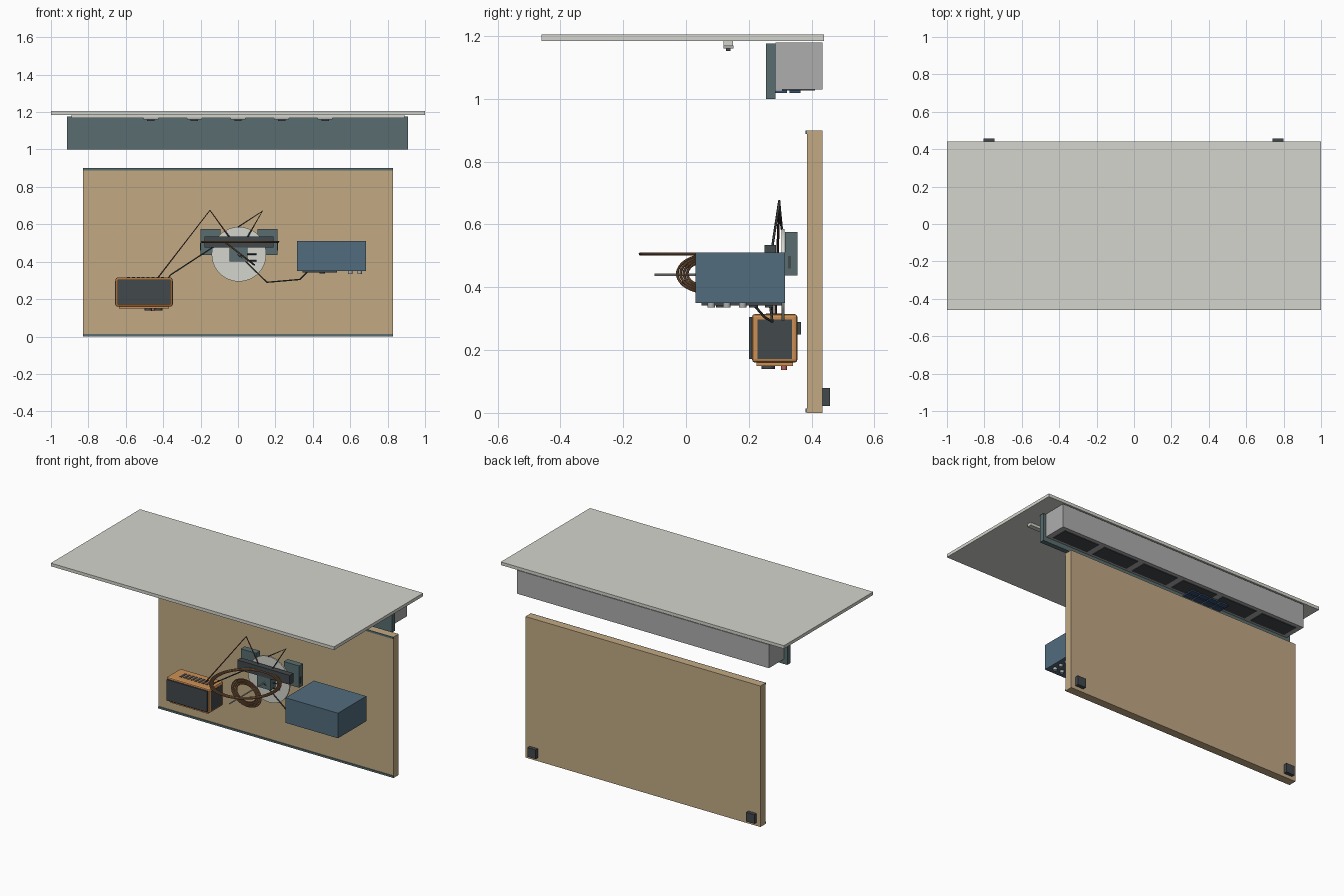
import bpy, math
from mathutils import Vector

if "Cube" in bpy.data.objects:
    bpy.data.objects.remove(bpy.data.objects["Cube"])

COL = dict(white=(.66, .66, .61), tan=(.54, .40, .23), slate=(.10, .155, .16),
           blue=(.085, .15, .205), orange=(.61, .28, .09), bronze=(.2, .1, .045),
           dark=(.055, .065, .07), red=(.5, .13, .1), brown=(.12, .05, .04),
           navy=(.04, .08, .16), grey=(.42, .42, .42))
MATS = {}
for k, c in COL.items():
    MATS[k] = bpy.data.materials.new(k)
    MATS[k].diffuse_color = (*c, 1)


def finish(o, name, col, smooth=False):
    o.name = name
    o.data.materials.append(MATS[col])
    if smooth:
        bpy.ops.object.shade_smooth_by_angle()
    return o


def box(name, x, y, z, col, bevel=0):
    """Box from (min, max) ranges."""
    bpy.ops.mesh.primitive_cube_add(size=1)
    o = bpy.context.object
    for v in o.data.vertices:
        v.co = Vector([sum(r) / 2 + c * (r[1] - r[0]) for r, c in zip((x, y, z), v.co)])
    if bevel:
        m = o.modifiers.new("bevel", 'BEVEL')
        m.width, m.segments = bevel, 2
    return finish(o, name, col)


def rod(name, a, b, r, col, n=24):
    """Cylinder between two points."""
    a, b = Vector(a), Vector(b)
    bpy.ops.mesh.primitive_cylinder_add(vertices=n, radius=r, depth=(b - a).length, location=(a + b) / 2)
    o = bpy.context.object
    o.rotation_euler = (b - a).to_track_quat('Z', 'Y').to_euler()
    return finish(o, name, col, True)


def ring(name, c, R, r, tilt, col):
    bpy.ops.mesh.primitive_torus_add(major_radius=R, minor_radius=r, major_segments=48,
                                     minor_segments=8, location=c, rotation=(0, tilt, 0))
    return finish(bpy.context.object, name, col, True)


def cable(name, pts, col, r=.004):
    cu = bpy.data.curves.new(name, 'CURVE')
    cu.dimensions, cu.bevel_depth, cu.bevel_resolution = '3D', r, 1
    cu.use_fill_caps = True
    s = cu.splines.new('POLY')
    s.points.add(len(pts) - 1)
    for p, c in zip(s.points, pts):
        p.co = (*c, 1)
    o = bpy.data.objects.new(name, cu)
    bpy.context.collection.objects.link(o)
    return finish(o, name, col)


# Table top and the cabinet hanging below it
box("table_top", (-1, 1), (-.46, .44), (1.185, 1.205), "white")
box("cabinet_body", (-.89, .89), (.285, .435), (1.03, 1.18), "grey")
box("cabinet_front", (-.915, .91), (.255, .285), (1.0, 1.177), "slate")

# Lamp rail with five spots
box("lamp_rail", (-.89, .89), (.12, .15), (1.168, 1.185), "white")
for i in range(5):
    x = (i - 2) * .233
    box("lamp_body", (x - .04, x + .04), (.119, .151), (1.16, 1.17), "grey")
    box("lamp_lens", (x - .02, x + .02), (.128, .142), (1.153, 1.16), "dark")

# Underside panels and the blue switch pads
for i in range(6):
    x = -.73 + i * .292
    box("underside_panel", (x - .125, x + .125), (.305, .41), (1.026, 1.03), "dark")
for i in range(4):
    x = -.365 + i * .07
    for y in (.303, .347):
        box("switch_pad", (x - .03, x + .03), (y - .018, y + .018), (1.018, 1.027), "navy")

# Back board with edge strips and rear feet
box("back_board", (-.83, .83), (.385, .435), (0, .9), "tan")
for z in (0, .886):
    box("edge_strip", (-.83, .83), (.38, .386), (z + .002, z + .014), "slate")
for x in (-.775, .77):
    box("rear_foot", (x - .029, x + .029), (.434, .458), (.022, .08), "dark")

# Central disc with mounts, bar and hub
rod("disc", (.005, .304, .44), (.005, .313, .44), .146, "white", 48)
for s in (-1, 1):
    xc = .005 + s * .152
    box("mount_block", (xc - .054, xc + .054), (.315, .355), (.437, .576), "slate")
    e = xc + s * .054
    box("mount_socket", (e - .002, e + .002), (.325, .335), (.46, .5), "dark")
box("cross_bar", (-.18, .19), (.25, .287), (.475, .535), "dark")
box("hub_block", (-.045, .052), (.255, .305), (.40, .476), "slate")
rod("spindle", (.01, -.1, .44), (.01, .26, .44), .004, "grey", 12)
for z in (.405, .44):
    rod("side_pin", (.05, .28, z), (.1, .28, z), .003, "dark", 8)

# Wire coils: a flat large one and a tilted small one
for R in (.19, .198, .206):
    ring("large_coil", (.01, .06, .506), R, .0048, 0, "bronze")
for i in range(4):
    ring("small_coil", (.01, .07, .443), .066 + i * .0105, .0045, math.radians(38), "bronze")

# Blue control box with underside controls
box("control_box", (.315, .685), (.03, .316), (.35, .51), "blue")
box("control_panel", (.345, .53), (.05, .305), (.342, .351), "dark")
for y in (.08, .13, .18):
    for x in (.60, .65):
        rod("control_knob", (x, y, .351), (x, y, .335), .012, "grey", 16)
for y in (.11, .215, .265):
    rod("control_jack", (.45, y, .345), (.45, y, .336), .014, "dark", 16)

# Orange amplifier cabinet
box("amp_body", (-.655, -.35), (.21, .355), (.16, .315), "orange", .01)
box("amp_base", (-.635, -.37), (.225, .34), (.15, .162), "orange")
box("amp_grille", (-.645, -.36), (.2, .215), (.172, .305), "dark")
for x in (-.655, -.35):
    box("amp_side_panel", (x - .002, x + .002), (.227, .338), (.172, .298), "dark")
box("amp_rear_socket", (-.54, -.46), (.353, .367), (.25, .29), "dark")
for i in range(8):
    x = -.585 + i * .026
    box("amp_vent", (x - .008, x + .008), (.255, .31), (.313, .317), "dark")
for x in (-.48, -.425):
    rod("amp_knob", (x, .262, .155), (x, .262, .14), .021, "dark", 20)
rod("amp_lamp", (-.455, .312, .155), (-.455, .312, .137), .009, "red", 16)

# Cables
cable("supply_cable", [(-.43, .285, .312), (-.15, .297, .675), (-.045, .275, .53)], "brown")
cable("signal_cable", [(-.375, .275, .31), (-.36, .275, .33), (-.13, .275, .48)], "dark")
cable("loop_cable", [(0, .305, .585), (.13, .297, .67), (.05, .275, .53)], "dark")
cable("box_cable", [(0, .255, .44), (.155, .275, .29), (.33, .25, .305), (.37, .215, .345)], "dark")

for m in bpy.data.materials:
    if m.users and not m.is_grease_pencil:
        m.use_nodes = True
        m.node_tree.nodes["Principled BSDF"].inputs["Base Color"].default_value = m.diffuse_color
